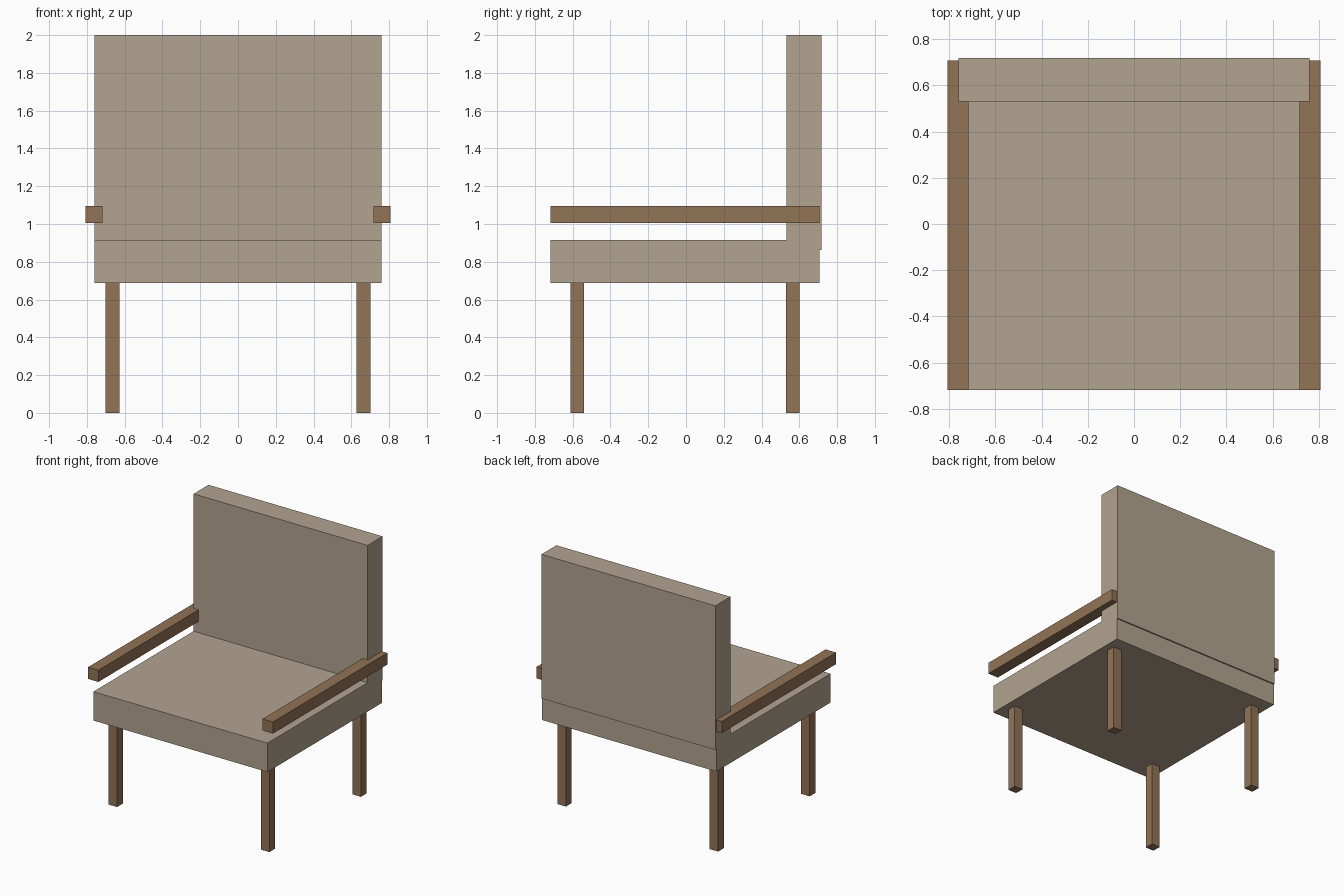
import bpy, bmesh

if "Cube" in bpy.data.objects:
    bpy.data.objects.remove(bpy.data.objects["Cube"])


def material(name, rgb):
    # sRGB 0-255 converted to linear
    m = bpy.data.materials.new(name)
    lin = [((c / 255 + 0.055) / 1.055) ** 2.4 for c in rgb]
    m.diffuse_color = (*lin, 1.0)
    m.use_nodes = True
    m.node_tree.nodes["Principled BSDF"].inputs["Base Color"].default_value = m.diffuse_color
    return m


fabric = material("beige_fabric", (178, 164, 144))
wood = material("brown_wood", (145, 115, 87))


def box(name, x, y, z, mat):
    """Axis-aligned box from (min, max) pairs."""
    bm = bmesh.new()
    bmesh.ops.create_cube(bm, size=1)
    for v in bm.verts:
        v.co = [r[0] if c < 0 else r[1] for c, r in zip(v.co, (x, y, z))]
    me = bpy.data.meshes.new(name)
    bm.to_mesh(me)
    bm.free()
    me.materials.append(mat)
    ob = bpy.data.objects.new(name, me)
    bpy.context.collection.objects.link(ob)
    return ob


# Cushioned seat and backrest
box("seat", (-0.76, 0.76), (-0.718, 0.708), (0.688, 0.916), fabric)
box("backrest", (-0.76, 0.76), (0.531, 0.718), (0.862, 2.0), fabric)

# Armrests and legs on both sides
for side, s in (("left", -1), ("right", 1)):
    arm_x = sorted((s * 0.717, s * 0.808))
    leg_x = sorted((s * 0.628, s * 0.702))
    box(side + "_armrest", arm_x, (-0.718, 0.708), (1.004, 1.096), wood)
    box(side + "_front_leg", leg_x, (-0.612, -0.54), (0.0, 0.688), wood)
    box(side + "_back_leg", leg_x, (0.53, 0.602), (0.0, 0.688), wood)
